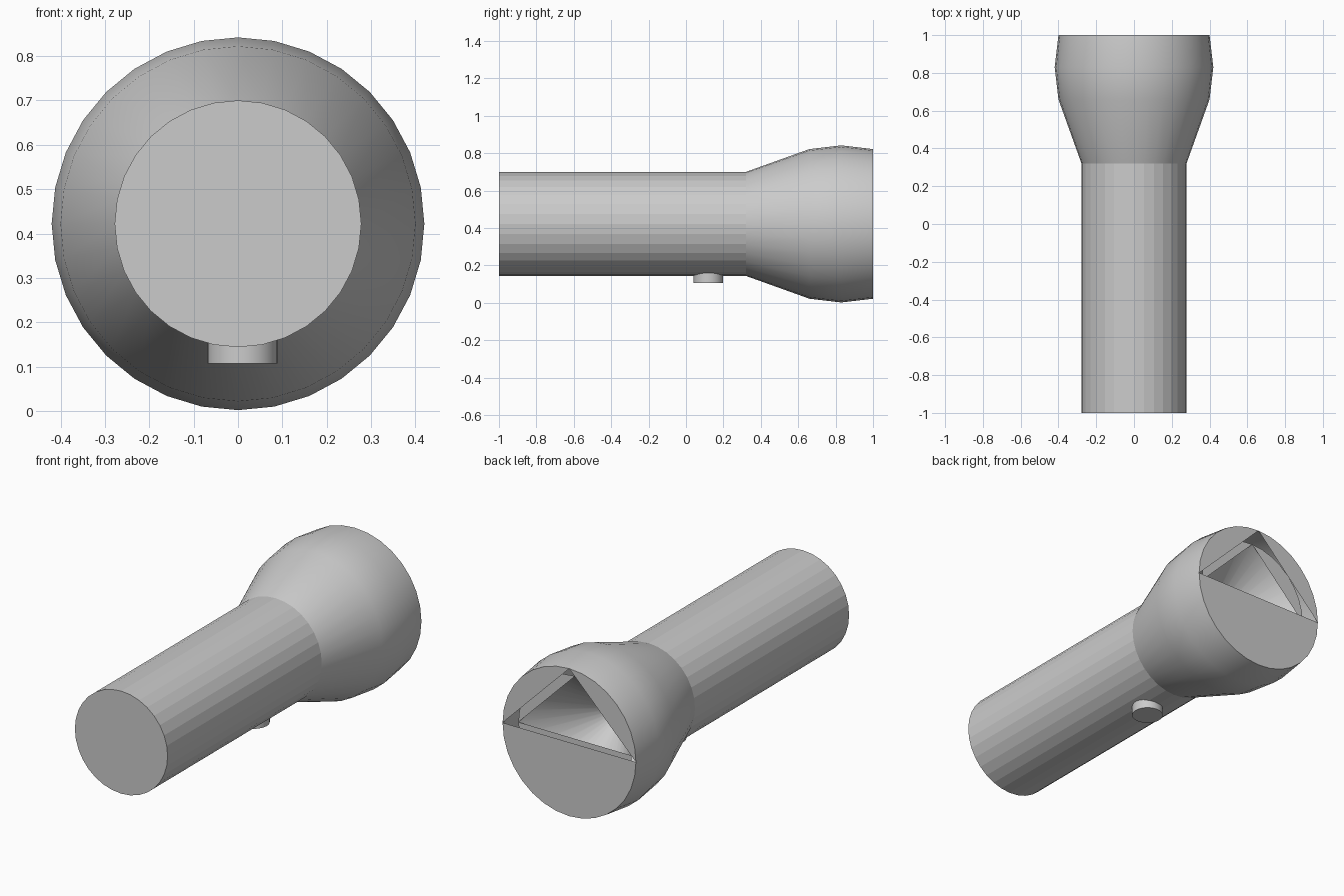
import bpy, bmesh, math

if "Cube" in bpy.data.objects:
    bpy.data.objects.remove(bpy.data.objects["Cube"])

SIDES = 32
AXIS_Z = 0.422


def ring(bm, y, r):
    """Ring of vertices around the torch axis, starting at +x."""
    step = 2 * math.pi / SIDES
    return [bm.verts.new((r * math.cos(i * step), y, AXIS_Z + r * math.sin(i * step)))
            for i in range(SIDES)]


def bridge(bm, a, b):
    for i in range(SIDES):
        j = (i + 1) % SIDES
        bm.faces.new((a[i], b[i], b[j], a[j]))


def cap_with_triangle_opening(bm, verts):
    """Disc made of three segments, leaving a right/top/left triangle open."""
    loop = verts + verts[:1]
    for start, end in ((0, 8), (8, 16), (16, 32)):
        bm.faces.new(list(reversed(loop[start:end + 1])))


def finish(bm, name, smooth_angle=None):
    bmesh.ops.recalc_face_normals(bm, faces=bm.faces)
    mesh = bpy.data.meshes.new(name)
    bm.to_mesh(mesh)
    bm.free()
    obj = bpy.data.objects.new(name, mesh)
    bpy.context.collection.objects.link(obj)
    if smooth_angle:
        bpy.ops.object.select_all(action='DESELECT')
        obj.select_set(True)
        bpy.context.view_layer.objects.active = obj
        bpy.ops.object.shade_smooth_by_angle(angle=math.radians(smooth_angle))
    return obj


# Handle and flared head, turned from one profile (y, radius)
profile = [(-1.0, 0.278), (0.32, 0.278), (0.66, 0.40), (0.83, 0.42), (1.0, 0.40)]
bm = bmesh.new()
rings = [ring(bm, y, r) for y, r in profile]
bm.faces.new(rings[0])
for a, b in zip(rings, rings[1:]):
    bridge(bm, a, b)
cap_with_triangle_opening(bm, rings[-1])
torch = finish(bm, "torch_body", 18)
for face in torch.data.polygons:
    if face.center.y < 0.32:
        face.use_smooth = False

# Conical reflector behind the opening
bm = bmesh.new()
rim = ring(bm, 0.95, 0.34)
throat = ring(bm, 0.58, 0.05)
bridge(bm, rim, throat)
bm.faces.new(throat)
cap_with_triangle_opening(bm, rim)
finish(bm, "reflector", 30)

# Switch button under the handle
bm = bmesh.new()
bmesh.ops.create_cone(bm, cap_ends=True, segments=32, radius1=0.079, radius2=0.079, depth=0.06)
bmesh.ops.translate(bm, verts=bm.verts, vec=(0.01, 0.12, 0.137))
finish(bm, "switch_button", 30)
